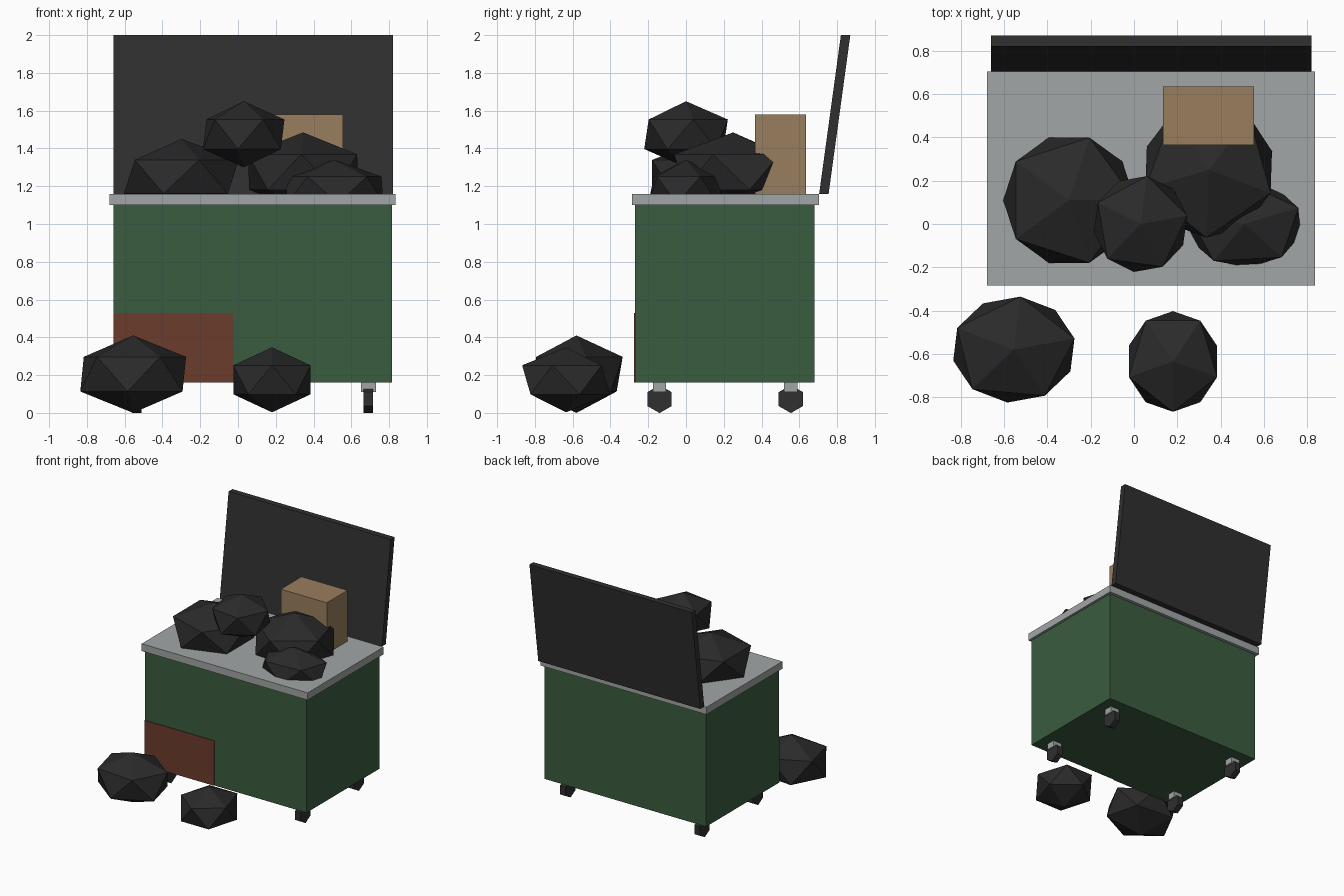
import bpy, bmesh
from math import radians, pi
from mathutils import Matrix, Vector

if "Cube" in bpy.data.objects:
    bpy.data.objects.remove(bpy.data.objects["Cube"], do_unlink=True)


def material(name, *rgb):
    m = bpy.data.materials.new(name)
    m.use_nodes = True
    m.diffuse_color = (*rgb, 1)
    bsdf = next(n for n in m.node_tree.nodes if n.type == "BSDF_PRINCIPLED")
    bsdf.inputs["Base Color"].default_value = (*rgb, 1)
    return m


GREEN = material("painted green", 0.042, 0.107, 0.05)
METAL = material("grey metal", 0.36, 0.38, 0.38)
LID = material("dark lid plastic", 0.029, 0.029, 0.029)
BLACK = material("black bag plastic", 0.023, 0.023, 0.023)
CARD = material("cardboard", 0.32, 0.21, 0.11)
RUST = material("rust", 0.15, 0.045, 0.026)


def add(name, bm, mat):
    mesh = bpy.data.meshes.new(name)
    bm.normal_update()
    bm.to_mesh(mesh)
    bm.free()
    mesh.materials.append(mat)
    ob = bpy.data.objects.new(name, mesh)
    bpy.context.collection.objects.link(ob)
    return ob


def box(name, x, y, z, mat, lean=0):
    """Box from axis ranges; lean shifts the top along y."""
    bm = bmesh.new()
    bmesh.ops.create_cube(bm, size=1)
    for v in bm.verts:
        top = v.co.z > 0
        v.co = Vector(r[0] if c < 0 else r[1] for c, r in zip(v.co, (x, y, z)))
        if top:
            v.co.y += lean
    return add(name, bm, mat)


def bag(name, centre, radii, turn):
    """Faceted, squashed rubbish bag."""
    bm = bmesh.new()
    bmesh.ops.create_icosphere(bm, subdivisions=1, radius=1)
    bm.transform(Matrix.Translation(centre) @ Matrix.Diagonal((*radii, 1))
                 @ Matrix.Rotation(radians(turn), 4, "Z"))
    return add(name, bm, BLACK)


# Container body, rim and open lid
box("container_body", (-0.66, 0.815), (-0.27, 0.68), (0.16, 1.10), GREEN)
box("container_rim", (-0.68, 0.835), (-0.285, 0.705), (1.10, 1.16), METAL)
box("open_lid", (-0.66, 0.82), (0.705, 0.755), (1.16, 2.0), LID, lean=0.115)
box("rust_patch", (-0.66, -0.025), (-0.276, -0.27), (0.16, 0.53), RUST)

# Castors at the four corners
for side, x in (("right", -0.535), ("left", 0.69)):
    for end, y in (("front", -0.14), ("back", 0.555)):
        box(f"{end}_{side}_castor_bracket", (x - 0.04, x + 0.04),
            (y - 0.035, y + 0.035), (0.11, 0.16), METAL)
        bm = bmesh.new()
        bmesh.ops.create_cone(bm, cap_ends=True, segments=6, radius1=0.074,
                              radius2=0.074, depth=0.05)
        bm.transform(Matrix.Translation((x, y, 0.073))
                     @ Matrix.Rotation(pi / 2, 4, "Y")
                     @ Matrix.Rotation(pi / 2, 4, "Z"))
        add(f"{end}_{side}_wheel", bm, LID)

# Rubbish piled on top
box("cardboard_box", (0.135, 0.555), (0.365, 0.635), (1.16, 1.58), CARD)
bag("large_right_bag", (-0.3, 0.11, 1.25), (0.34, 0.34, 0.2), 0)
bag("large_left_bag", (0.345, 0.25, 1.275), (0.34, 0.35, 0.21), 52)
bag("small_left_bag", (0.51, 0, 1.18), (0.3, 0.224, 0.16), 22)
bag("top_bag", (0.03, 0, 1.475), (0.245, 0.25, 0.175), 10)

# Bags on the ground
bag("ground_right_bag", (-0.555, -0.58, 0.205), (0.32, 0.275, 0.205), 12)
bag("ground_left_bag", (0.18, -0.635, 0.175), (0.24, 0.26, 0.172), 54)
